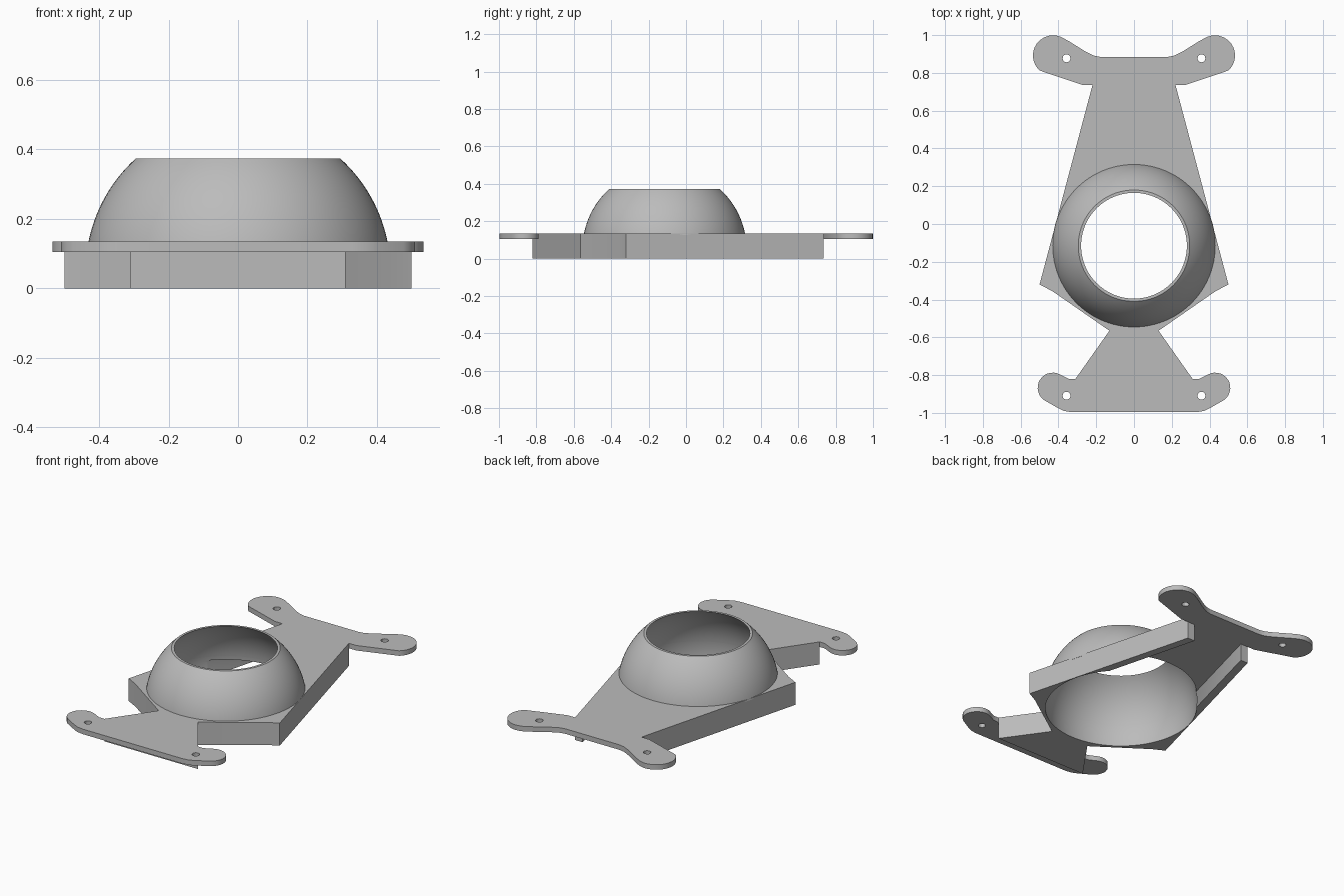
import bpy, bmesh
from math import sin, cos, pi, radians, sqrt, asin

if "Cube" in bpy.data.objects:
    bpy.data.objects.remove(bpy.data.objects["Cube"], do_unlink=True)

GREY = bpy.data.materials.new("matte_grey")
GREY.use_nodes = True
GREY.diffuse_color = (0.5, 0.5, 0.5, 1)
GREY.node_tree.nodes["Principled BSDF"].inputs["Base Color"].default_value = (0.5, 0.5, 0.5, 1)

FLOOR, TOP, RIM = 0.105, 0.135, 0.373          # plate underside, plate top, dome rim
DOME_Y, DOME_Z, R_OUT, R_IN = -0.115, 0.048, 0.439, 0.429


def add_object(name, bm):
    bmesh.ops.recalc_face_normals(bm, faces=bm.faces)
    mesh = bpy.data.meshes.new(name)
    bm.to_mesh(mesh)
    bm.free()
    mesh.materials.append(GREY)
    obj = bpy.data.objects.new(name, mesh)
    bpy.context.collection.objects.link(obj)
    return obj


def select(obj):
    bpy.ops.object.select_all(action='DESELECT')
    obj.select_set(True)
    bpy.context.view_layer.objects.active = obj


def prism(name, points, z0, z1):
    bm = bmesh.new()
    face = bm.faces.new([bm.verts.new((x, y, z0)) for x, y in points])
    moved = bmesh.ops.extrude_face_region(bm, geom=[face])["geom"]
    verts = [v for v in moved if isinstance(v, bmesh.types.BMVert)]
    bmesh.ops.translate(bm, verts=verts, vec=(0, 0, z1 - z0))
    return add_object(name, bm)


def mirrored(half):
    """Close a half outline (back to front, +x side) across x = 0."""
    return half + [(-x, y) for x, y in reversed(half)]


def arc(cx, cy, r, start, end, steps=14):
    angles = [radians(start + (end - start) * i / steps) for i in range(steps + 1)]
    return [(cx + r * cos(a), cy + r * sin(a)) for a in angles]


def cut(obj, cutters):
    select(obj)
    for cutter in cutters:
        mod = obj.modifiers.new("cut", 'BOOLEAN')
        mod.operation, mod.solver, mod.object = 'DIFFERENCE', 'EXACT', cutter
        bpy.ops.object.modifier_apply(modifier=mod.name)


def smooth(obj):
    select(obj)
    bpy.ops.object.shade_smooth_by_angle(angle=radians(30))


def sphere_points(r, z0, z1, steps=16):
    a0, a1 = asin((z0 - DOME_Z) / r), asin((z1 - DOME_Z) / r)
    angles = [a0 + (a1 - a0) * i / steps for i in range(steps + 1)]
    return [(r * cos(a), DOME_Z + r * sin(a)) for a in angles]


def revolve(name, profile, segments=96):
    """Spin a closed (radius, height) loop around the dome axis."""
    bm = bmesh.new()
    rings = []
    for i in range(segments):
        a = 2 * pi * i / segments
        rings.append([bm.verts.new((r * cos(a), DOME_Y + r * sin(a), z)) for r, z in profile])
    n = len(profile)
    for i in range(segments):
        a, b = rings[i], rings[(i + 1) % segments]
        for j in range(n):
            k = (j + 1) % n
            bm.faces.new((a[j], b[j], b[k], a[k]))
    bmesh.ops.remove_doubles(bm, verts=bm.verts, dist=1e-5)
    return add_object(name, bm)


# Side outline shared by the plate and the frame below it
waist = [(0.22, 0.735), (0.5, -0.32), (0.43, -0.357), (0.13, -0.565), (0.31, -0.82)]

# Thin top plate with four rounded mounting ears
back_ear = [(0.18, 0.885), (0.215, 0.892), (0.26, 0.915), (0.34, 0.965), (0.385, 0.99)]
back_ear += arc(0.428, 0.892, 0.107, 98, -48) + [(0.27, 0.735)]
front_ear = [(0.345, -0.82), (0.37, -0.808)] + arc(0.43, -0.867, 0.08, 120, -55)
front_ear += [(0.40, -0.976), (0.37, -0.99), (0.33, -0.996)]
plate = prism("mounting_plate", mirrored(back_ear + waist + front_ear), FLOOR, TOP)

# Deep frame under the plate
frame = prism("base_frame", mirrored(waist), 0, FLOOR)

# Cutters: dome cavity, rear pocket between the side ribs, screw holes
cavity = revolve("cavity_cutter",
                 [(0, -0.03)] + sphere_points(R_IN, -0.03, 0.25) + [(0, 0.25)])
pocket = prism("pocket_cutter", mirrored([(0.153, 0.8), (0.364, 0)]), -0.05, 0.2)
holes = [prism("hole_cutter", arc(side * 0.357, y, 0.021, 0, 330, 11), 0, 0.3)
         for side in (-1, 1) for y in (0.877, -0.909)]

cut(plate, [cavity] + holes)
cut(frame, [cavity, pocket])
for cutter in [cavity, pocket] + holes:
    bpy.data.objects.remove(cutter, do_unlink=True)

# Hollow dome with an open top
dome = revolve("dome_shell", sphere_points(R_OUT, 0.125, RIM)
               + sphere_points(R_IN, 0.125, RIM)[::-1])

for part in (plate, frame, dome):
    smooth(part)
